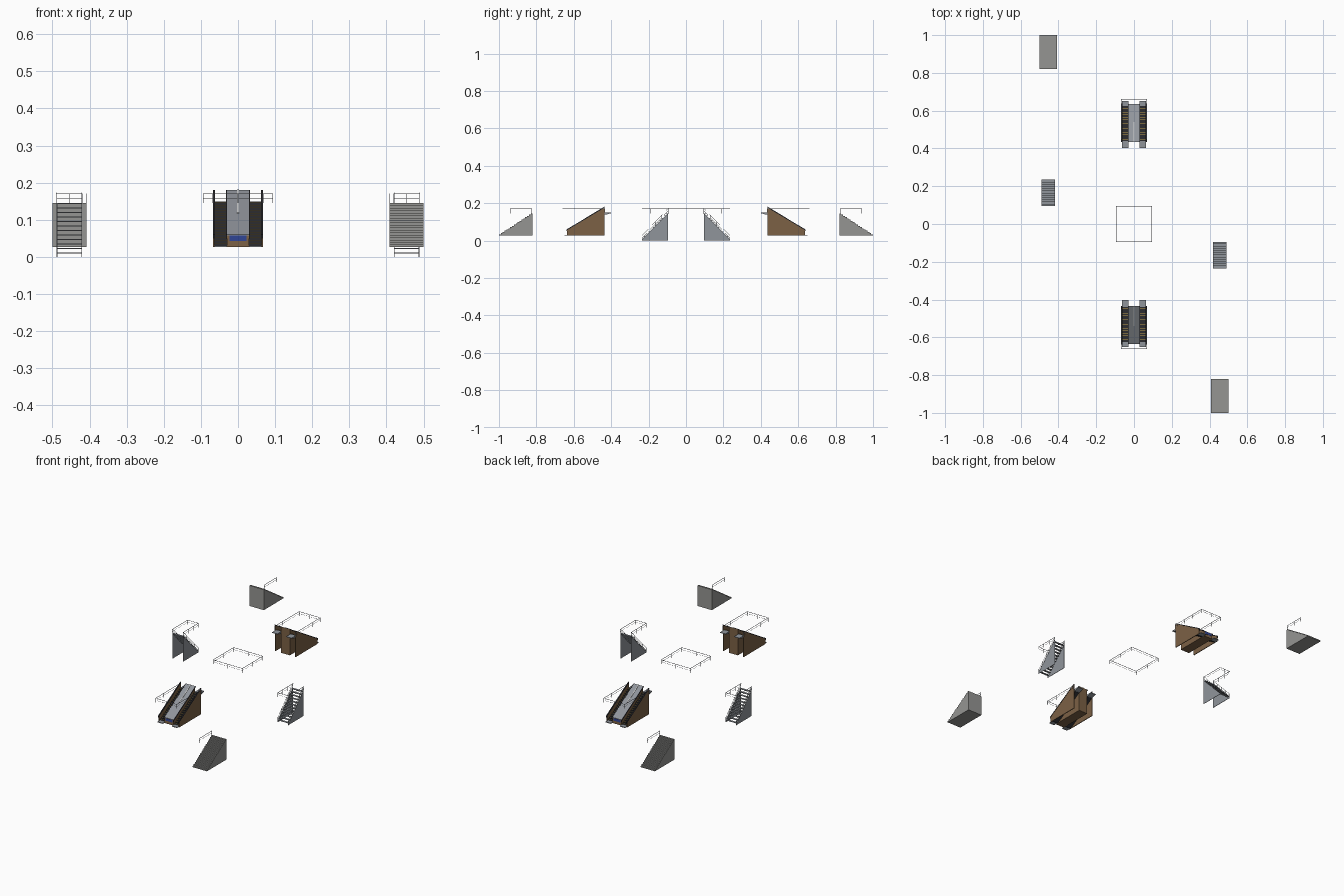
import bpy, bmesh, math
from mathutils import Vector, Matrix

if "Cube" in bpy.data.objects:
    bpy.data.objects.remove(bpy.data.objects["Cube"])


def mat(name, rgb):
    m = bpy.data.materials.new(name)
    m.diffuse_color = (*rgb, 1)
    m.use_nodes = True
    m.node_tree.nodes["Principled BSDF"].inputs["Base Color"].default_value = m.diffuse_color
    return m


BROWN = mat("brown_cladding", (0.20, 0.12, 0.06))
BLACK = mat("dark_rubber", (0.025, 0.025, 0.03))
STEEL = mat("blue_grey_steel", (0.28, 0.30, 0.33))
BLUE = mat("blue_panel", (0.03, 0.06, 0.3))
YELLOW = mat("yellow_edge", (0.6, 0.4, 0.08))
STONE = mat("stone", (0.3, 0.3, 0.29))
parts = []


def finish(bm, name, m=None, twin=True):
    bmesh.ops.recalc_face_normals(bm, faces=bm.faces)
    me = bpy.data.meshes.new(name)
    bm.to_mesh(me)
    bm.free()
    ob = bpy.data.objects.new(name, me)
    bpy.context.collection.objects.link(ob)
    if m:
        me.materials.append(m)
    if twin:
        parts.append(ob)
    return ob


def add_prism(bm, prof, x0, x1):
    """Extrude a (y, z) outline from x0 to x1."""
    a = [bm.verts.new((x0, y, z)) for y, z in prof]
    b = [bm.verts.new((x1, y, z)) for y, z in prof]
    n = len(prof)
    bm.faces.new(a)
    bm.faces.new(b[::-1])
    for i in range(n):
        bm.faces.new((a[i], a[(i + 1) % n], b[(i + 1) % n], b[i]))


def prisms(name, prof, spans, m=None):
    bm = bmesh.new()
    for x0, x1 in spans:
        add_prism(bm, prof, x0, x1)
    return finish(bm, name, m)


def rect(y0, y1, z0, z1):
    return [(y0, z0), (y1, z0), (y1, z1), (y0, z1)]


def bar(bm, p, q, t=0.0016):
    p, q = Vector(p), Vector(q)
    d = q - p
    rot = d.to_track_quat('Z', 'Y').to_matrix().to_4x4()
    M = Matrix.Translation((p + q) / 2) @ rot @ Matrix.Diagonal((t, t, d.length + t, 1))
    bmesh.ops.create_cube(bm, size=1, matrix=M)


def railing(name, path, spacing=0.07, top=0.17, foot=0.146, twin=True):
    """Floor railing along (x, y) corners: top bar, thin middle bar and posts."""
    bm = bmesh.new()
    for a, b in zip(path, path[1:]):
        a, b = Vector(a), Vector(b)
        bar(bm, (*a, top), (*b, top))
        bar(bm, (*a, 0.158), (*b, 0.158), 0.0008)
        n = max(1, round((b - a).length / spacing))
        for i in range(n + 1):
            p = a.lerp(b, i / n)
            bar(bm, (*p, foot), (*p, top), 0.0014)
    return finish(bm, name, STEEL, twin)


def steps(y0, y1, z0, z1, n):
    """Stepped (y, z) line climbing from y0 to y1."""
    dy, dz = (y1 - y0) / n, (z1 - z0) / n
    pts = [(y0, z0)]
    for i in range(n):
        pts += [(y0 + i * dy, z0 + (i + 1) * dz), (y0 + (i + 1) * dy, z0 + (i + 1) * dz)]
    return pts


# Solid stone stair with its railing
prisms("stone_stair", steps(-1.0, -0.82, 0.026, 0.145, 18) + [(-0.82, 0.026)],
       [(0.408, 0.5)], STONE)
railing("stone_stair_railing", [(0.409, -0.94), (0.409, -0.825)], 0.057)

# Open steel stair: triangular side plates and thin treads
Y0, Y1, H, N = -0.235, -0.095, 0.145, 12
XL, XR = 0.42, 0.489
prisms("steel_stair_sides", [(Y0, 0), (Y1, 0), (Y1, H), (Y1 - 0.003, H), (Y0, 0.006)],
       [(XL, XL + 0.002), (XR - 0.002, XR)], STEEL)
bm = bmesh.new()
for i in range(N):
    y, z = Y0 + (Y1 - Y0) * i / N, H * (i + 1) / N
    add_prism(bm, rect(y, y + 0.0125, z - 0.0025, z), XL, XR)
finish(bm, "steel_stair_treads", STEEL)
bm = bmesh.new()
for x in (XL + 0.001, XR - 0.001):
    for h in (0.014, 0.027):
        bar(bm, (x, Y0, h), (x, Y1, H + h), 0.0014)
    for i in range(5):
        t = i / 4
        y, z = Y0 + (Y1 - Y0) * t, H * t
        bar(bm, (x, y, z), (x, y, z + 0.027), 0.0014)
finish(bm, "steel_stair_handrails", STEEL)
railing("steel_stair_opening_railing",
        [(XL, Y1), (XL, Y0), (XR, Y0), (XR, Y1)], 0.045)

# Escalator pair: outer panels and central divider
EY0, EY1 = -0.635, -0.435
slope = [(EY0, 0.027), (EY1, 0.027), (EY1, 0.178), (EY0, 0.058)]
prisms("escalator_side_panels", slope, [(-0.067, -0.063), (0.063, 0.067)], BROWN)
prisms("escalator_divider", slope, [(-0.029, 0.029)], BROWN)
prisms("divider_top", [(EY0, 0.058), (EY1, 0.178), (EY1, 0.18), (EY0, 0.06)],
       [(-0.029, 0.029)], STEEL)
prisms("divider_light_strip", [(-0.54, 0.117), (EY1, 0.18), (EY1, 0.182), (-0.54, 0.119)],
       [(-0.0025, 0.0025)], mat("light_strip", (0.6, 0.6, 0.62)))
prisms("divider_front_panel", rect(EY0 - 0.001, EY0, 0.043, 0.057), [(-0.023, 0.023)], BLUE)
# Handrails on the panel tops
prisms("escalator_handrails",
       [(EY0 - 0.003, 0.05), (EY0 - 0.003, 0.06), (EY1, 0.18), (EY1, 0.176), (EY0, 0.056), (EY0, 0.05)],
       [(-0.068, -0.062), (-0.033, -0.029), (0.029, 0.033), (0.062, 0.068)], BLACK)
# Moving steps and landing plates
lanes = [(-0.063, -0.029), (0.029, 0.063)]
flight = steps(EY0 + 0.01, EY1 - 0.002, 0.03, 0.147, 16)
prisms("escalator_steps", flight + [(EY1 - 0.002, 0.137), (EY0 + 0.02, 0.027), (EY0 + 0.01, 0.027)],
       lanes, BLACK)
bm = bmesh.new()
for y, z in flight[1::2]:
    for a, b in lanes:
        add_prism(bm, rect(y - 0.0004, y + 0.0012, z - 0.001, z + 0.0004), a, b)
finish(bm, "escalator_step_edges", YELLOW)
prisms("escalator_lower_landings", rect(-0.65, EY0 + 0.012, 0.027, 0.031), lanes, STEEL)
prisms("escalator_upper_landings",
       [(EY1 - 0.004, 0.138), (EY1 + 0.008, 0.138), (-0.402, 0.146), (-0.402, 0.149), (EY1 - 0.004, 0.149)],
       lanes, STEEL)
railing("escalator_opening_railing",
        [(-0.068, EY1), (-0.068, -0.66), (0.068, -0.66), (0.068, EY1)], 0.08)

# Everything repeats turned half way round
for ob in parts:
    twin = ob.copy()
    twin.name = "rear_" + ob.name
    twin.rotation_euler.z = math.pi
    bpy.context.collection.objects.link(twin)

# Square railing round the central opening
s = 0.094
railing("central_opening_railing",
        [(-s, -s), (s, -s), (s, s), (-s, s), (-s, -s)], 0.094, twin=False)
